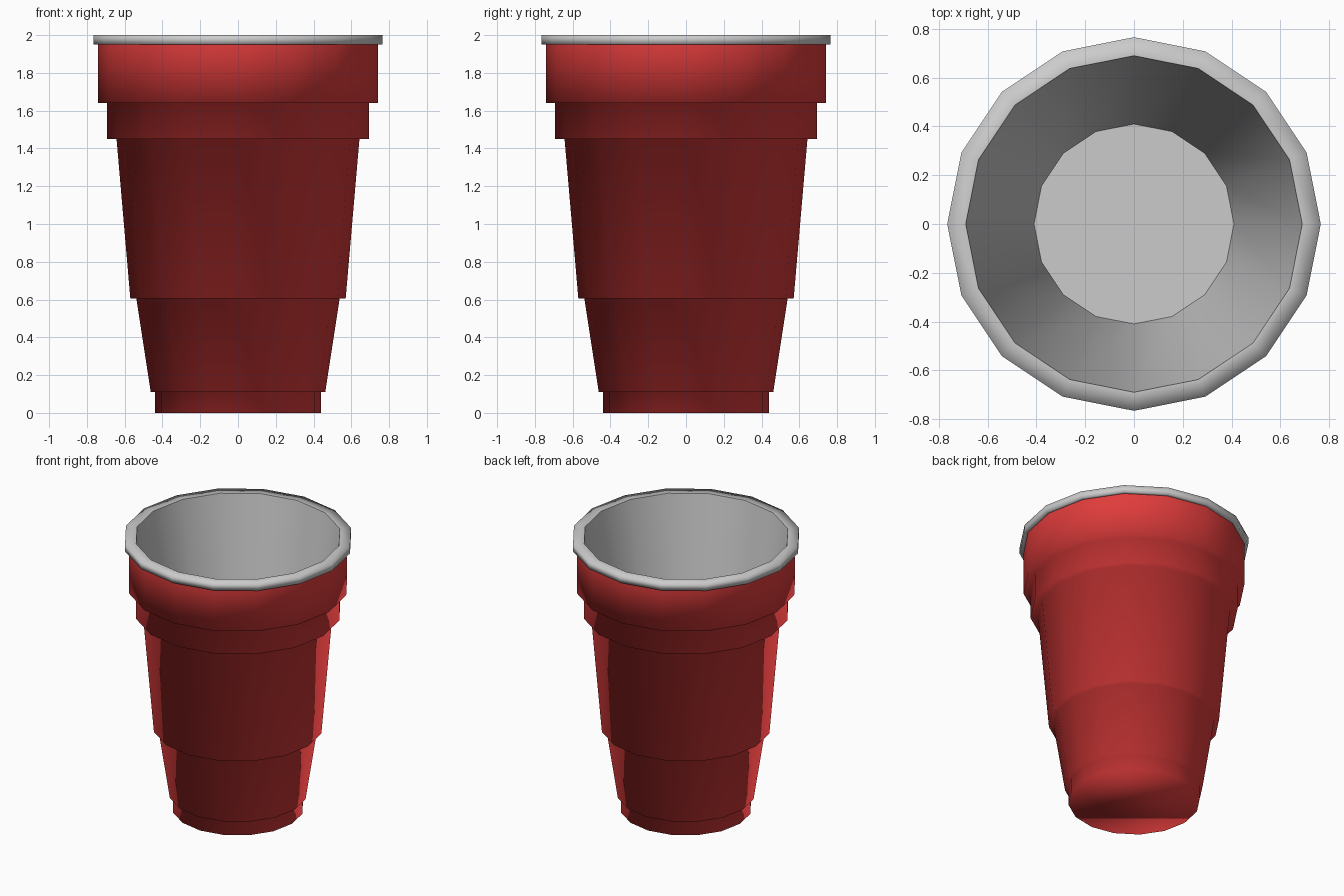
import bpy, bmesh
from math import cos, sin, pi, radians

if "Cube" in bpy.data.objects:
    bpy.data.objects.remove(bpy.data.objects["Cube"])

SIDES = 16


def lathe(name, profile, color=None, cap=None, angle=None):
    """Spin (radius, z) points, listed bottom to top on the outside, about z."""
    bm = bmesh.new()
    rings = [[bm.verts.new((r * cos(2 * pi * i / SIDES), r * sin(2 * pi * i / SIDES), z))
              for i in range(SIDES)] for r, z in profile]
    for a, b in zip(rings, rings[1:]):
        for i in range(SIDES):
            j = (i + 1) % SIDES
            bm.faces.new((a[i], a[j], b[j], b[i]))
    if cap == "start":
        bm.faces.new(rings[0][::-1])
    elif cap == "end":
        bm.faces.new(rings[-1])
    mesh = bpy.data.meshes.new(name)
    bm.to_mesh(mesh)
    bm.free()
    obj = bpy.data.objects.new(name, mesh)
    bpy.context.collection.objects.link(obj)
    if color:
        mat = bpy.data.materials.new(name + "_color")
        mat.diffuse_color = color
        mat.use_nodes = True
        mat.node_tree.nodes["Principled BSDF"].inputs["Base Color"].default_value = mat.diffuse_color
        mesh.materials.append(mat)
    bpy.ops.object.select_all(action='DESELECT')
    bpy.context.view_layer.objects.active = obj
    obj.select_set(True)
    if angle is None:
        bpy.ops.object.shade_smooth()
    else:
        bpy.ops.object.shade_smooth_by_angle(angle=radians(angle))
    return obj


# Stepped red outer shell with closed base
lathe("cup_body", [(0.44, 0), (0.44, 0.11), (0.462, 0.11), (0.538, 0.605),
                   (0.57, 0.605), (0.643, 1.45), (0.693, 1.45), (0.693, 1.64),
                   (0.74, 1.64), (0.74, 1.95)],
      color=(0.75, 0.045, 0.045, 1), cap="start")

# Rolled lip
lathe("rim", [(0.74, 1.95), (0.766, 1.95), (0.766, 2.0), (0.69, 2.0)])

# Pale inside wall and floor
lathe("inner_lining", [(0.69, 2.0), (0.41, 0.03)], cap="end", angle=40)
